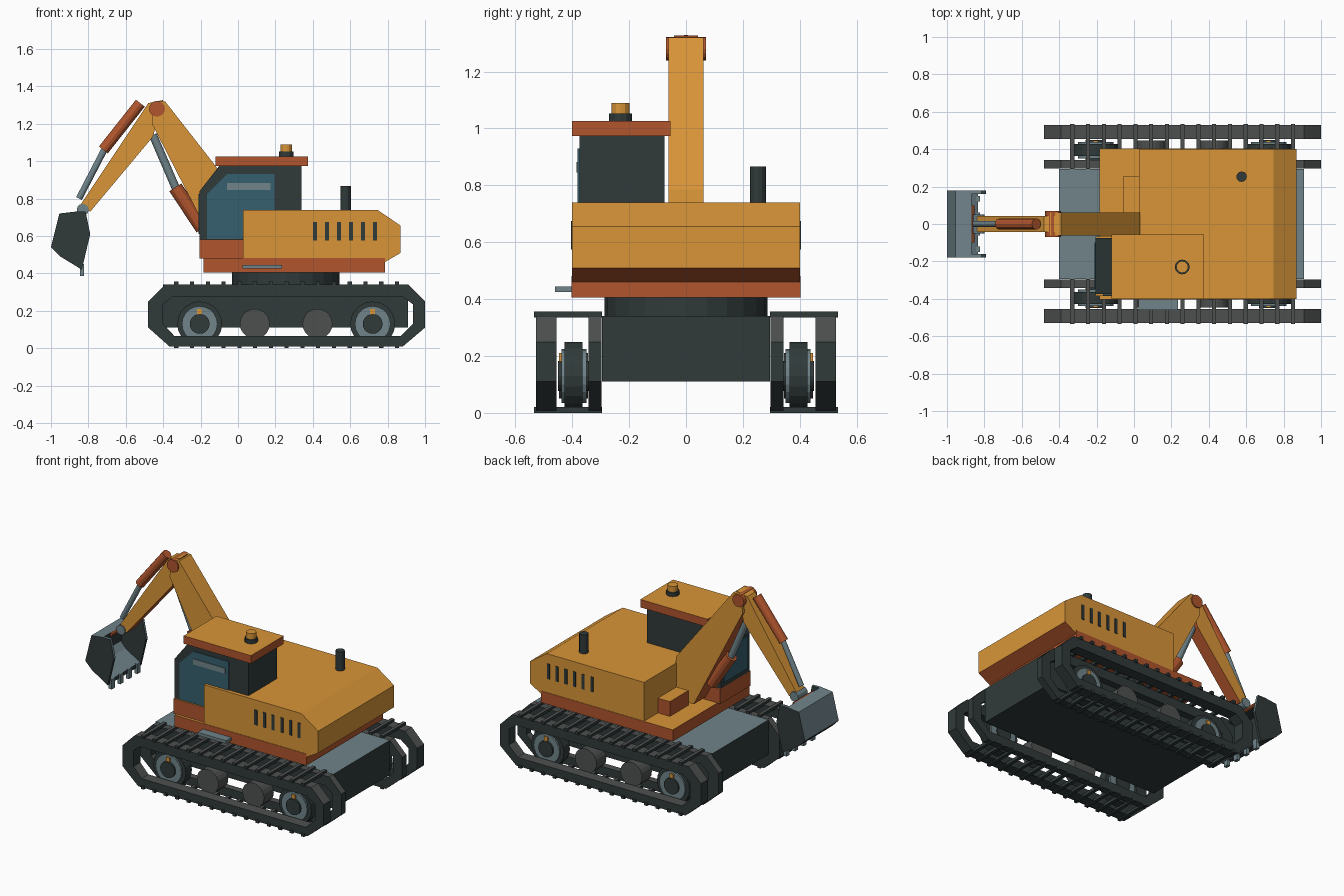
import bpy, bmesh
from mathutils import Vector

if "Cube" in bpy.data.objects:
    bpy.data.objects.remove(bpy.data.objects["Cube"], do_unlink=True)


def material(name, rgb):
    m = bpy.data.materials.new(name)
    m.use_nodes = True
    m.diffuse_color = (*rgb, 1)
    m.node_tree.nodes["Principled BSDF"].inputs["Base Color"].default_value = (*rgb, 1)
    return m


ORANGE = material("orange paint", (0.69, 0.30, 0.04))
RUST = material("rust red paint", (0.44, 0.092, 0.027))
DARK = material("dark charcoal", (0.03, 0.042, 0.042))
STEEL = material("blue grey steel", (0.16, 0.23, 0.255))
GLASS = material("tinted glass", (0.037, 0.115, 0.156))
RUBBER = material("worn grey", (0.076, 0.08, 0.08))


def finish(bm, name, mat, up=None, down=None):
    """Make the object; faces turned up or down may get their own colour."""
    bmesh.ops.recalc_face_normals(bm, faces=bm.faces)
    bm.normal_update()
    mats = [mat, up or mat, down or mat]
    for f in bm.faces:
        f.material_index = 1 if f.normal.z > 0.1 else 2 if f.normal.z < -0.1 else 0
    mesh = bpy.data.meshes.new(name)
    bm.to_mesh(mesh)
    bm.free()
    for m in mats:
        mesh.materials.append(m)
    ob = bpy.data.objects.new(name, mesh)
    bpy.context.collection.objects.link(ob)
    return ob


def prism(name, profile, y0, y1, mat, up=None, down=None, hole=None):
    """Extrude an xz profile along y, with an optional hole of equal point count."""
    bm = bmesh.new()

    def ring(points, y):
        return [bm.verts.new((x, y, z)) for x, z in points]

    a, b = ring(profile, y0), ring(profile, y1)
    n = len(profile)
    pairs = [(a, b)]
    if hole:
        c, d = ring(hole, y0), ring(hole, y1)
        pairs += [(c, d), (a, c), (b, d)]
    else:
        bm.faces.new(a)
        bm.faces.new(b)
    for p, q in pairs:
        for i in range(n):
            j = (i + 1) % n
            bm.faces.new((p[i], p[j], q[j], q[i]))
    return finish(bm, name, mat, up, down)


def box(name, x0, x1, y0, y1, z0, z1, mat, up=None, down=None):
    return prism(name, [(x0, z0), (x1, z0), (x1, z1), (x0, z1)], y0, y1, mat, up, down)


def rod(name, p, q, r, mat, sides=16):
    p, q = Vector(p), Vector(q)
    bm = bmesh.new()
    bmesh.ops.create_cone(bm, cap_ends=True, segments=sides, radius1=r, radius2=r,
                          depth=(q - p).length)
    turn = Vector((0, 0, 1)).rotation_difference(q - p).to_matrix().to_4x4()
    turn.translation = (p + q) / 2
    bm.transform(turn)
    return finish(bm, name, mat)


# Undercarriage
box("chassis", -0.4, 0.91, -0.295, 0.295, 0.11, 0.34, DARK, up=STEEL)
rod("turntable", (0.255, 0, 0.335), (0.255, 0, 0.41), 0.287, DARK, 24)

# Tracks, one set per side
outer = [(-0.48, 0.25), (-0.39, 0.34), (0.91, 0.34), (1, 0.25),
         (1, 0.11), (0.88, 0.008), (-0.365, 0.008), (-0.48, 0.11)]
inner = [(-0.4, 0.235), (-0.35, 0.275), (0.88, 0.275), (0.935, 0.235),
         (0.935, 0.13), (0.87, 0.065), (-0.34, 0.065), (-0.4, 0.13)]
for side, s in (("right", -1), ("left", 1)):
    for part, y0, y1 in (("outer", 0.455, 0.528), ("inner", 0.297, 0.342)):
        prism(f"{side}_track_{part}_loop", outer, s * y0, s * y1, DARK, up=RUBBER, hole=inner)
    for i in range(15):
        x = -0.33 + 0.0843 * i
        for row, z in (("upper", 0.336), ("lower", 0)):
            box(f"{side}_{row}_pad_{i}", x - 0.011, x + 0.011, s * 0.295, s * 0.535,
                z, z + 0.02, DARK, up=RUBBER)

    def axle(name, x, r, y0, y1, mat):
        rod(f"{side}_{name}", (x, s * y0, 0.13), (x, s * y1, 0.13), r, mat, 20)

    for end, x in (("front", -0.205), ("rear", 0.72)):
        axle(f"{end}_wheel", x, 0.12, 0.363, 0.427, DARK)
        axle(f"{end}_wheel_rim", x, 0.095, 0.35, 0.438, STEEL)
        axle(f"{end}_wheel_hub", x, 0.053, 0.342, 0.45, DARK)
        box(f"{side}_{end}_wheel_mark", x - 0.013, x + 0.013, s * 0.43, s * 0.446,
            0.17, 0.21, ORANGE)
    for i, x in enumerate((0.09, 0.425)):
        axle(f"roller_{i}", x, 0.08, 0.345, 0.447, RUBBER)

# Deck and engine body
box("deck", -0.185, 0.785, -0.403, 0.403, 0.405, 0.482, RUST, up=ORANGE)
prism("engine_body", [(0.028, 0.48), (0.028, 0.74), (0.745, 0.74), (0.87, 0.655),
                      (0.87, 0.51), (0.785, 0.46)], -0.4, 0.4, ORANGE, down=RUST)
for s in (-1, 1):
    for i in range(6):
        x = 0.412 + 0.064 * i
        box(f"vent_{s}_{i}", x - 0.01, x + 0.01, s * 0.398, s * 0.404, 0.575, 0.675, DARK)
rod("exhaust", (0.575, 0.253, 0.73), (0.575, 0.253, 0.866), 0.028, DARK, 12)
box("side_step", 0.025, 0.235, -0.46, -0.4, 0.425, 0.445, STEEL)
box("tool_box", -0.06, 0.03, 0.06, 0.255, 0.48, 0.58, RUST, up=ORANGE)

# Cab
box("cab_base", -0.205, 0.03, -0.385, -0.067, 0.48, 0.58, RUST, up=ORANGE)
prism("cab", [(-0.205, 0.58), (-0.205, 0.84), (-0.1, 0.975), (0.34, 0.975), (0.34, 0.58)],
      -0.375, -0.075, DARK)
prism("side_window", [(-0.165, 0.585), (-0.165, 0.825), (-0.06, 0.93), (0.195, 0.93),
                      (0.195, 0.7), (0.02, 0.585)], -0.381, -0.374, GLASS)
box("window_glint", -0.06, 0.175, -0.385, -0.38, 0.845, 0.882, STEEL)
box("windscreen", -0.21, -0.204, -0.35, -0.1, 0.61, 0.825, GLASS)
box("cab_roof", -0.12, 0.375, -0.4, -0.055, 0.973, 1.026, RUST, up=ORANGE)
rod("beacon_base", (0.258, -0.23, 1.02), (0.258, -0.23, 1.052), 0.04, DARK, 12)
rod("beacon", (0.258, -0.23, 1.05), (0.258, -0.23, 1.09), 0.032, ORANGE, 12)

# Boom and stick
prism("boom", [(-0.45, 1.32), (-0.39, 1.32), (0.028, 0.785), (0.06, 0.5),
               (-0.1, 0.5), (-0.46, 1.2)], -0.062, 0.062, ORANGE, down=RUST)
prism("stick", [(-0.48, 1.31), (-0.4, 1.327), (-0.455, 1.13), (-0.79, 0.73),
                (-0.85, 0.755)], -0.042, 0.042, ORANGE, down=RUST)
rod("elbow_pin", (-0.433, -0.07, 1.28), (-0.433, 0.07, 1.28), 0.042, RUST)
rod("boom_cylinder", (-0.19, 0, 0.64), (-0.335, 0, 0.86), 0.038, RUST, 12)
rod("boom_piston", (-0.33, 0, 0.85), (-0.455, 0, 1.14), 0.022, STEEL, 12)
rod("stick_cylinder", (-0.522, 0, 1.31), (-0.72, 0, 1.06), 0.03, RUST, 12)
rod("stick_piston", (-0.71, 0, 1.07), (-0.85, 0, 0.8), 0.017, STEEL, 12)
rod("bucket_pin", (-0.83, -0.05, 0.74), (-0.83, 0.05, 0.74), 0.032, STEEL, 12)

# Bucket: bent back panel, side plates and teeth
back = [(-0.87, 0.73), (-0.955, 0.72), (-1, 0.54), (-0.95, 0.49), (-0.835, 0.42)]
lining = [(-0.835, 0.445), (-0.94, 0.51), (-0.975, 0.55), (-0.935, 0.7), (-0.87, 0.71)]
prism("bucket_back", back + lining, -0.165, 0.165, DARK, up=STEEL)
for side, s in (("right", -1), ("left", 1)):
    prism(f"bucket_{side}_plate", back + [(-0.79, 0.61), (-0.815, 0.73)],
          s * 0.16, s * 0.178, DARK, up=STEEL)
rod("bucket_hinge", (-0.865, -0.1, 0.72), (-0.865, 0.1, 0.72), 0.012, RUST, 8)
for i in range(4):
    y = -0.135 + 0.09 * i
    box(f"bucket_tooth_{i}", -0.846, -0.824, y - 0.016, y + 0.016, 0.385, 0.45, STEEL)
